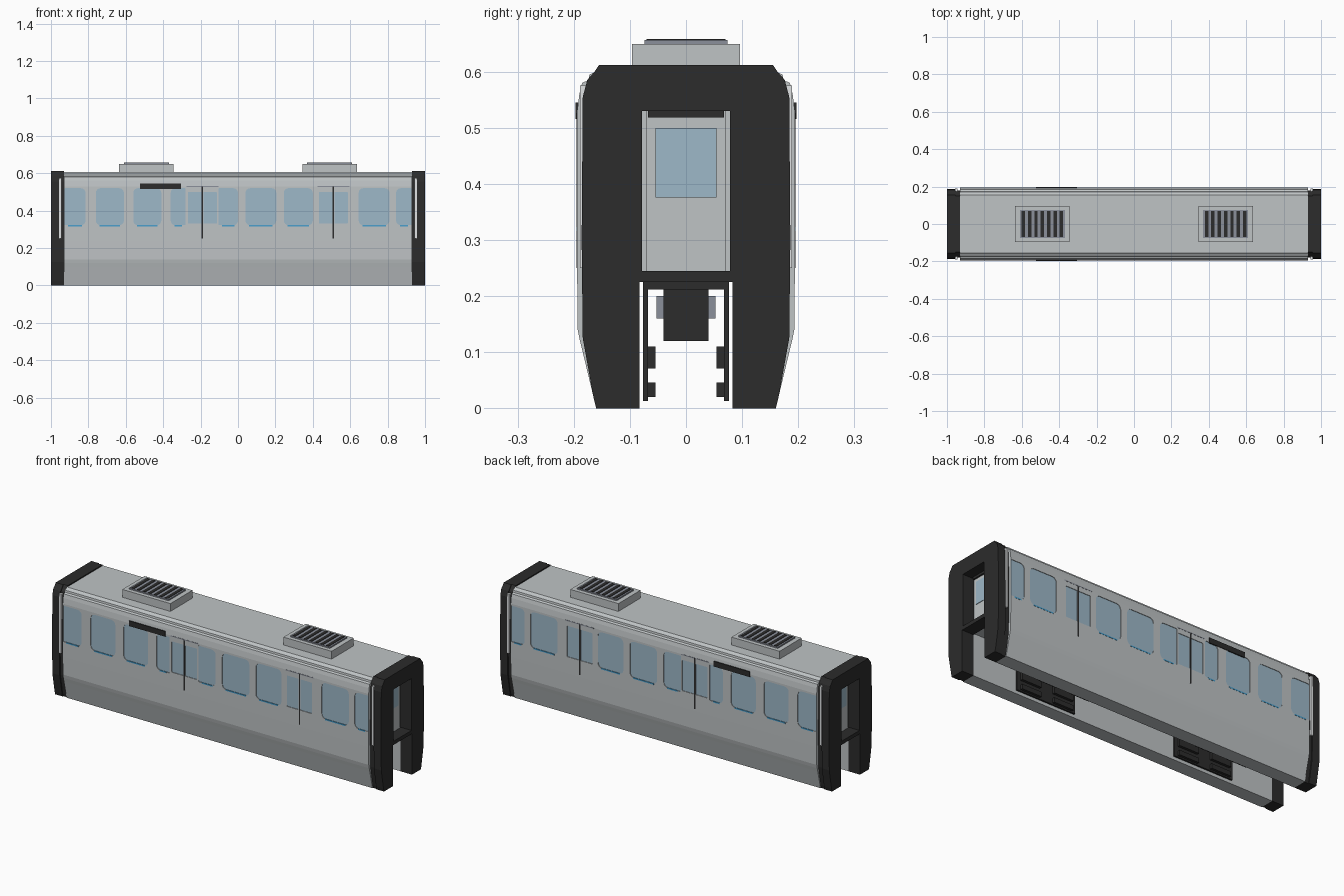
import bpy, bmesh, math
from mathutils import Vector

cube = bpy.data.objects.get("Cube")
if cube:
    bpy.data.objects.remove(cube, do_unlink=True)


def material(name, color):
    m = bpy.data.materials.new(name)
    m.use_nodes = True
    m.diffuse_color = (*color, 1)
    m.node_tree.nodes["Principled BSDF"].inputs["Base Color"].default_value = (*color, 1)
    return m


body_gray = material("body light gray", (0.52, 0.55, 0.56))
glass_blue = material("window blue", (0.34, 0.48, 0.58))
trim_black = material("trim black", (0.025, 0.025, 0.025))
accent_blue = material("accent blue", (0.07, 0.35, 0.61))
vent_gray = material("vent gray", (0.26, 0.28, 0.33))
rail_white = material("rail pale gray", (0.75, 0.77, 0.78))


def prism(bm, pts, axis, a, b):
    """Extrude a 2D outline along x (points are y, z) or y (points are x, z)."""
    place = (lambda p, t: (t, p[0], p[1])) if axis == "x" else (lambda p, t: (p[0], t, p[1]))
    lo = [bm.verts.new(place(p, a)) for p in pts]
    hi = [bm.verts.new(place(p, b)) for p in pts]
    bm.faces.new(lo)
    bm.faces.new(hi[::-1])
    n = len(pts)
    for i in range(n):
        j = (i + 1) % n
        bm.faces.new((lo[j], lo[i], hi[i], hi[j]))


def box(bm, x0, x1, y0, y1, z0, z1):
    prism(bm, [(y0, z0), (y1, z0), (y1, z1), (y0, z1)], "x", x0, x1)


def finish(bm, name, mat):
    bmesh.ops.recalc_face_normals(bm, faces=bm.faces[:])
    mesh = bpy.data.meshes.new(name)
    bm.to_mesh(mesh)
    bm.free()
    mesh.materials.append(mat)
    ob = bpy.data.objects.new(name, mesh)
    bpy.context.collection.objects.link(ob)
    return ob


def boxes(name, mat, items):
    bm = bmesh.new()
    for it in items:
        box(bm, *it)
    return finish(bm, name, mat)


def side_boxes(name, mat, items):
    """Boxes given for +y, repeated on -y."""
    both = []
    for x0, x1, y0, y1, z0, z1 in items:
        both += [(x0, x1, y0, y1, z0, z1), (x0, x1, -y1, -y0, z0, z1)]
    return boxes(name, mat, both)


def mirrored(half):
    return half + [(-y, z) for y, z in reversed(half)]


def rounded(x0, x1, z0, z1, rl, rr):
    """Rectangle with one corner radius on each end."""
    pts = []
    corners = [(x1, z0, rr, -90), (x1, z1, rr, 0), (x0, z1, rl, 90), (x0, z0, rl, 180)]
    for x, z, r, start in corners:
        cx = x - r if x == x1 else x + r
        cz = z - r if z == z1 else z + r
        for k in range(5):
            t = math.radians(start + 22.5 * k)
            pts.append((cx + r * math.cos(t), cz + r * math.sin(t)))
    return pts


END = 0.93
SIDE = 0.194
DOORS = (-0.19, 0.51)

# Body shell with open channel underneath
shell = [(0.083, 0.232), (0.083, 0), (0.16, 0), (0.166, 0.025), (0.172, 0.05),
         (0.178, 0.075), (0.184, 0.1), (0.189, 0.12), (0.193, 0.14), (SIDE, 0.24), (SIDE, 0.53),
         (0.19, 0.56), (0.185, 0.58), (0.174, 0.585), (0.172, 0.595), (0.164, 0.598), (0.155, 0.606)]
bm = bmesh.new()
prism(bm, mirrored(shell), "x", -END, END)
body = finish(bm, "car_body", body_gray)

# Side windows: left, right, left radius, right radius
R, S = 0.025, 0.004
windows = [(-0.928, -0.815, S, R), (-0.76, -0.61, R, R), (-0.56, -0.41, R, R), (-0.36, -0.28, R, S),
           (-0.105, 0.0, S, R), (0.04, 0.205, R, R), (0.245, 0.40, R, R), (0.645, 0.81, R, R),
           (0.845, 0.928, R, S)]
outlines = [rounded(a, b, 0.322, 0.52, rl, rr) for a, b, rl, rr in windows]
for d in DOORS:
    for s in (-1, 1):
        c = d + s * 0.041
        outlines.append(rounded(c - 0.036, c + 0.036, 0.33, 0.5, S, S))


def window_set(name, mat, inner, outer):
    bm = bmesh.new()
    for o in outlines:
        for s in (-1, 1):
            prism(bm, o, "y", s * inner, s * outer)
    return finish(bm, name, mat)


# Recesses cut into the sides, then filled with glass
cutter = window_set("window_cutter", body_gray, SIDE - 0.006, SIDE + 0.02)
cutter.hide_render = True
cut = body.modifiers.new("window_recess", "BOOLEAN")
cut.operation = "DIFFERENCE"
cut.solver = "EXACT"
cut.object = cutter
bpy.context.view_layer.objects.active = body
bpy.ops.object.modifier_apply(modifier=cut.name)
bpy.data.objects.remove(cutter, do_unlink=True)
window_set("side_windows", glass_blue, SIDE - 0.009, SIDE - 0.003)

# Blue sills under the windows
side_boxes("window_sills", accent_blue,
           [(a + 0.02, b - 0.02, SIDE - 0.002, SIDE + 0.001, 0.316, 0.323) for a, b, _, _ in windows])

# Sliding door seams, door header lines and destination panel
side_boxes("door_seams", trim_black,
           [(d - 0.004, d + 0.004, SIDE - 0.002, SIDE + 0.001, 0.25, 0.53) for d in DOORS])
side_boxes("door_headers", vent_gray,
           [(d - 0.085, d + 0.085, SIDE - 0.003, SIDE + 0.001, 0.526, 0.531) for d in DOORS])
side_boxes("destination_panel", trim_black, [(-0.525, -0.305, SIDE - 0.004, SIDE + 0.003, 0.516, 0.545)])


# End frames: an arch around the gangway door
def arch(scale):
    half = [(0.078, 0.53), (0.078, 0.235), (0.083, 0.225), (0.083, 0), (0.16, 0), (0.165, 0.02),
            (0.184, 0.125), (0.186, 0.3), (0.184, 0.555), (0.176, 0.585), (0.163, 0.6), (0.155, 0.612)]
    return mirrored([(y * scale if y > 0.1 else y, z) for y, z in half])


for s, side in ((-1, "right"), (1, "left")):
    bm = bmesh.new()
    prism(bm, arch(0.97), "x", s * END, s * 0.955)
    prism(bm, arch(1), "x", s * 0.955, s * 1.0)
    finish(bm, side + "_end_frame", trim_black)

    def span(a, b):
        return tuple(sorted((s * a, s * b)))

    boxes(side_+ "_sill" if (side_ := side + "_gangway") else side, trim_black,
          [(*span(END, 1), -0.084, 0.084, 0.225, 0.245),
           (*span(END, 0.945), -0.068, 0.068, 0.518, 0.531)])
    boxes(side + "_end_door", body_gray, [(*span(END - 0.01, 0.936), -0.07, 0.07, 0.245, 0.53)])
    boxes(side + "_end_door_window", glass_blue, [(*span(0.935, 0.939), -0.054, 0.054, 0.376, 0.5)])
    side_boxes(side + "_end_rails", rail_white, [(*span(0.943, 0.957), 0.172, 0.189, 0.25, 0.575)])

# Roof vents and bogies
for c, side in ((-0.49, "right"), (0.49, "left")):
    boxes(side + "_roof_vent", body_gray, [(c - 0.146, c + 0.146, -0.096, 0.096, 0.6, 0.649)])
    boxes(side + "_vent_grille", vent_gray, [(c - 0.12, c + 0.12, -0.074, 0.074, 0.645, 0.656)])
    boxes(side + "_vent_slots", trim_black,
          [(c + k * 0.034 - 0.009, c + k * 0.034 + 0.009, -0.07, 0.07, 0.65, 0.658) for k in range(-3, 4)])
    side_boxes(side + "_bogie_frame", trim_black,
               [(c - 0.18, c + 0.18, 0.068, 0.077, 0.013, 0.232),
                (c - 0.18, c + 0.18, 0, 0.07, 0.212, 0.233)])
    side_boxes(side + "_bogie_blocks", trim_black,
               [(c + k - 0.06, c + k + 0.06, 0.054, 0.069, z0, z1)
                for k in (-0.1, 0.1) for z0, z1 in ((0.02, 0.046), (0.071, 0.11))])
    boxes(side + "_bogie_motor", trim_black, [(c - 0.1, c + 0.1, -0.04, 0.04, 0.12, 0.213)])
    boxes(side + "_bogie_axle_case", vent_gray, [(c - 0.05, c + 0.05, -0.053, 0.053, 0.16, 0.2)])
